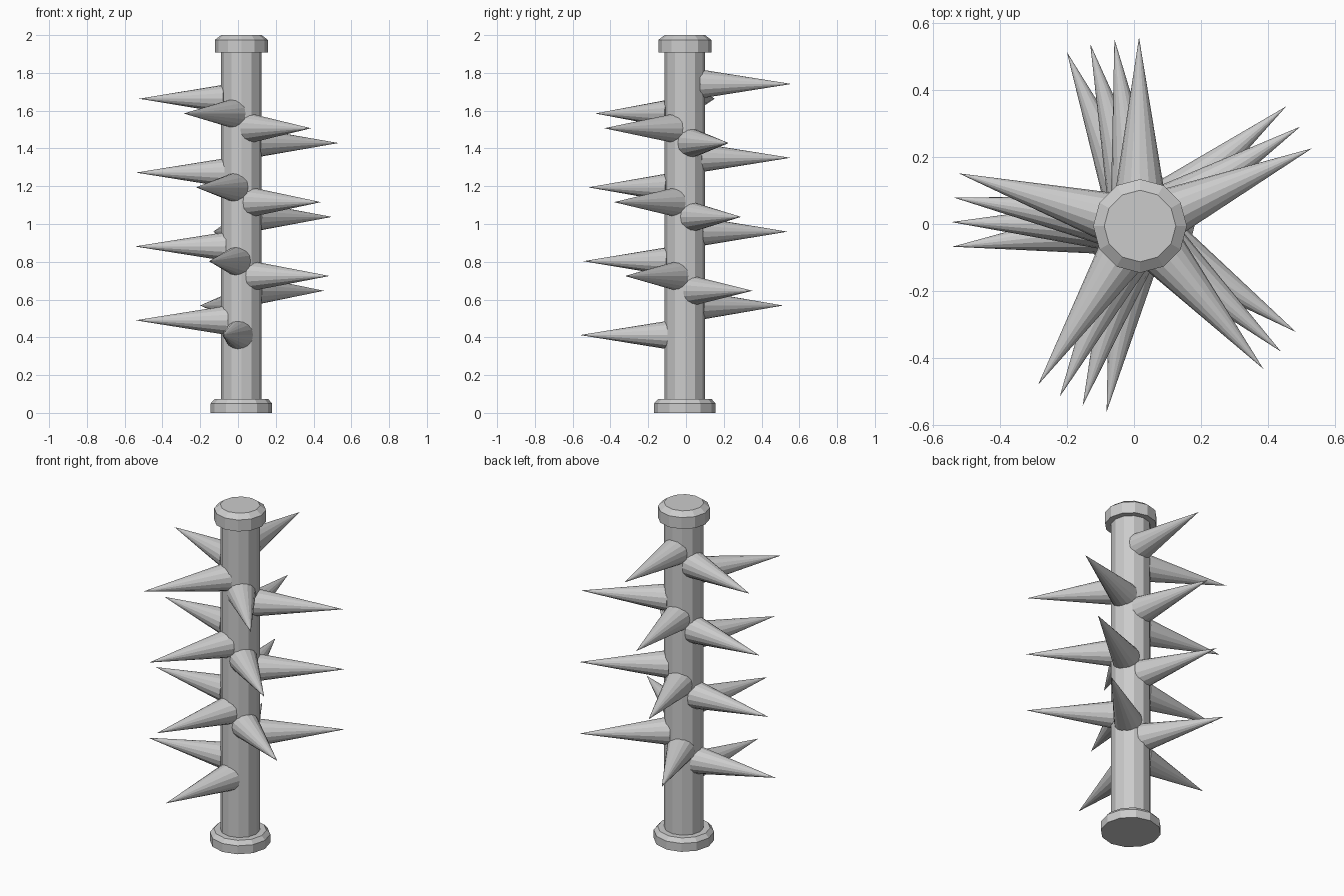
import bpy, bmesh, math

if "Cube" in bpy.data.objects:
    bpy.data.objects.remove(bpy.data.objects["Cube"])

CX, CY = 0.018, -0.006   # axis of the post


def lathe(name, profile, sides):
    """Closed solid of revolution from (radius, z) points, capped at both ends."""
    bm = bmesh.new()
    rings = [[bm.verts.new((r * math.cos(2 * math.pi * i / sides),
                            r * math.sin(2 * math.pi * i / sides), z))
              for i in range(sides)] for r, z in profile]
    for a, b in zip(rings, rings[1:]):
        for i in range(sides):
            j = (i + 1) % sides
            bm.faces.new((a[i], a[j], b[j], b[i]))
    bm.faces.new(rings[0][::-1])
    bm.faces.new(rings[-1])
    mesh = bpy.data.meshes.new(name)
    bm.to_mesh(mesh)
    bm.free()
    ob = bpy.data.objects.new(name, mesh)
    ob.location = (CX, CY, 0)
    bpy.context.collection.objects.link(ob)
    return ob


# Base, post and chamfered cap
lathe("base", [(0.163, 0), (0.163, 0.05), (0.142, 0.073)], 12)
lathe("post", [(0.107, 0.03), (0.107, 1.95)], 12)
lathe("cap", [(0.14, 1.907), (0.14, 1.975), (0.107, 2.0)], 12)

# Spikes winding up the post
COUNT, INNER, TIP = 18, 0.08, 0.564
for k in range(COUNT):
    a = math.radians(-100.2 - 73.5 * k)
    z = 0.412 + 0.0782 * k
    mid = (INNER + TIP) / 2
    bpy.ops.mesh.primitive_cone_add(
        vertices=16, radius1=0.077, radius2=0, depth=TIP - INNER,
        location=(CX + mid * math.cos(a), CY + mid * math.sin(a), z),
        rotation=(0, math.pi / 2, a))
    bpy.context.object.name = f"spike_{k + 1:02d}"
